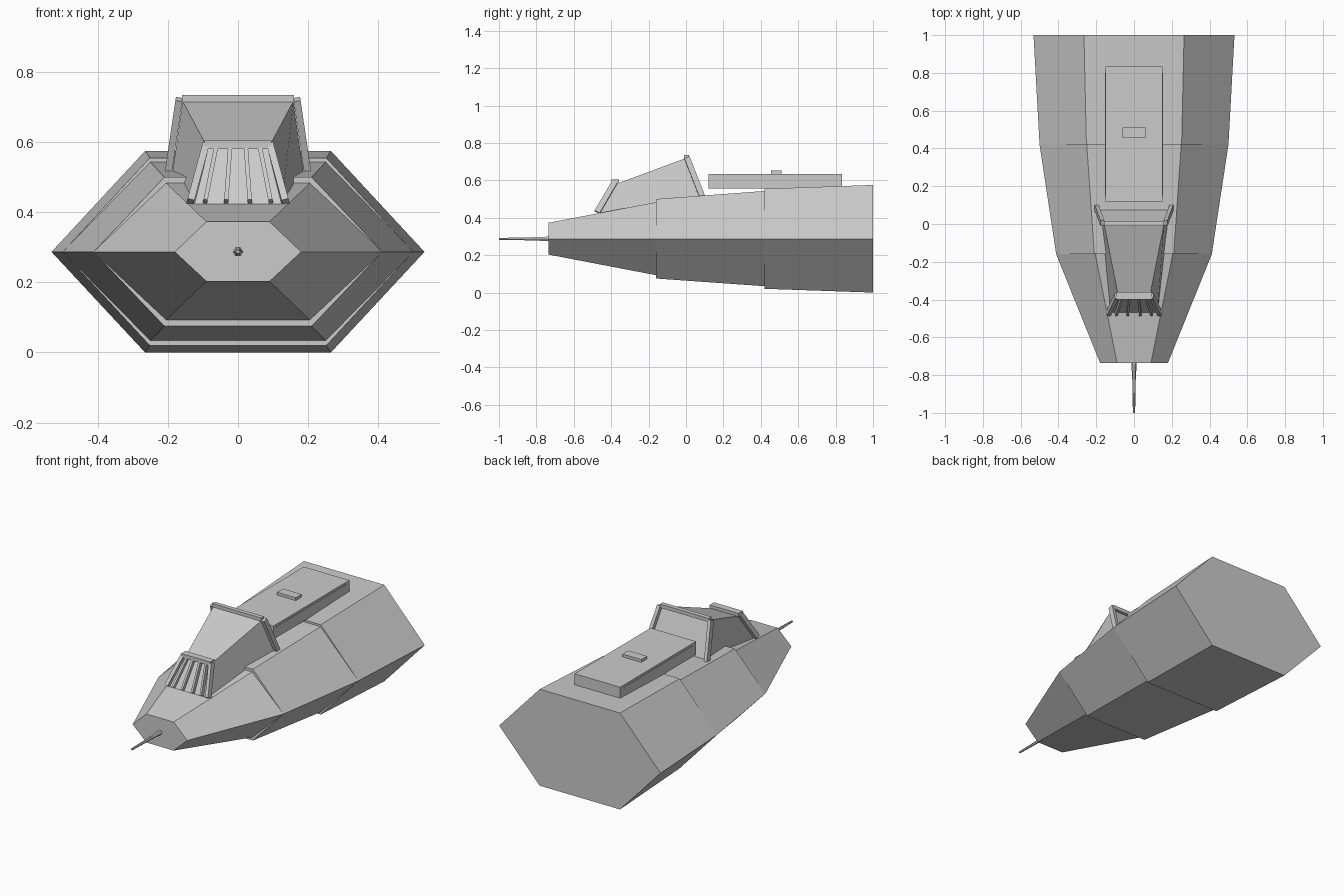
import bpy, bmesh, math
from mathutils import Vector

if "Cube" in bpy.data.objects:
    bpy.data.objects.remove(bpy.data.objects["Cube"])

grey = bpy.data.materials.new("hull_grey")
grey.use_nodes = True
grey.diffuse_color = (0.6, 0.6, 0.6, 1)
grey.node_tree.nodes["Principled BSDF"].inputs["Base Color"].default_value = (0.6, 0.6, 0.6, 1)
TIP_Z = 0.287


def finish(name, bm):
    bmesh.ops.recalc_face_normals(bm, faces=bm.faces)
    mesh = bpy.data.meshes.new(name)
    bm.to_mesh(mesh)
    bm.free()
    mesh.materials.append(grey)
    obj = bpy.data.objects.new(name, mesh)
    bpy.context.collection.objects.link(obj)
    return obj


def loft(name, ring_a, ring_b):
    """Closed solid between two rings with the same number of points."""
    bm = bmesh.new()
    a = [bm.verts.new(p) for p in ring_a]
    b = [bm.verts.new(p) for p in ring_b]
    bm.faces.new(a)
    bm.faces.new(b)
    n = len(a)
    for i in range(n):
        bm.faces.new((a[i], a[(i + 1) % n], b[(i + 1) % n], b[i]))
    return finish(name, bm)


def hexagon(y, tip, flat, top, bottom):
    return [(tip, y, TIP_Z), (flat, y, top), (-flat, y, top),
            (-tip, y, TIP_Z), (-flat, y, bottom), (flat, y, bottom)]


def box(name, x, y0, y1, z0, z1):
    ring = lambda z: [(-x, y0, z), (x, y0, z), (x, y1, z), (-x, y1, z)]
    return loft(name, ring(z0), ring(z1))


def beam(name, start, end, width, depth):
    """Bar between two points; depth runs along the local fore-aft direction."""
    start, end = Vector(start), Vector(end)
    along = (end - start).normalized()
    side = along.cross(Vector((0, 1, 0))).normalized()
    fore = along.cross(side)
    offs = [side * sx * width / 2 + fore * sy * depth / 2
            for sx, sy in ((-1, -1), (1, -1), (1, 1), (-1, 1))]
    return loft(name, [start + o for o in offs], [end + o for o in offs])


# Three hull segments, each stepping out slightly from the one ahead
loft("nose_hull", hexagon(-0.735, 0.18, 0.09, 0.373, 0.203),
     hexagon(-0.16, 0.412, 0.205, 0.483, 0.093))
loft("middle_hull", hexagon(-0.16, 0.412, 0.21, 0.5, 0.075),
     hexagon(0.42, 0.5, 0.25, 0.543, 0.034))
loft("rear_hull", hexagon(0.42, 0.5, 0.252, 0.555, 0.02),
     hexagon(1.0, 0.532, 0.265, 0.575, 0.0))

# Nose gun: short collar and tapered barrel
for name, y0, y1, r0, r1 in (("gun_collar", -0.82, -0.73, 0.010, 0.014),
                             ("gun_barrel", -1.0, -0.73, 0.006, 0.011)):
    ring = lambda y, r: [(r * math.cos(math.tau * i / 6), y, TIP_Z + r * math.sin(math.tau * i / 6))
                         for i in range(6)]
    loft(name, ring(y0, r0), ring(y1, r1))

# Canopy body
loft("canopy",
     [(-0.125, -0.47, 0.42), (0.125, -0.47, 0.42), (0.19, 0.085, 0.49), (-0.19, 0.085, 0.49)],
     [(-0.085, -0.375, 0.58), (0.085, -0.375, 0.58), (0.158, -0.005, 0.717), (-0.158, -0.005, 0.717)])

# Canopy frames: slanted posts on both sides and a bar across each top
for side, label in ((1, "left"), (-1, "right")):
    beam(label + "_rear_post", (0.2 * side, 0.09, 0.505), (0.168 * side, 0.005, 0.722), 0.02, 0.03)
    beam(label + "_front_post", (0.136 * side, -0.475, 0.43), (0.092 * side, -0.38, 0.592), 0.02, 0.03)
beam("rear_top_bar", (-0.16, 0.003, 0.724), (0.16, 0.003, 0.724), 0.022, 0.026)
beam("front_top_bar", (-0.095, -0.379, 0.592), (0.095, -0.379, 0.592), 0.024, 0.04)

# Windshield ribs
for i, t in enumerate((-0.75, -0.27, 0.27, 0.75)):
    beam("windshield_rib_%d" % (i + 1), (0.125 * t, -0.475, 0.43), (0.085 * t, -0.385, 0.58), 0.012, 0.026)

# Raised deck box with side trim and a small hatch
box("deck_box", 0.15, 0.12, 0.835, 0.555, 0.635)
box("deck_trim", 0.153, 0.15, 0.8, 0.614, 0.623)
box("deck_hatch", 0.062, 0.455, 0.51, 0.63, 0.652)
